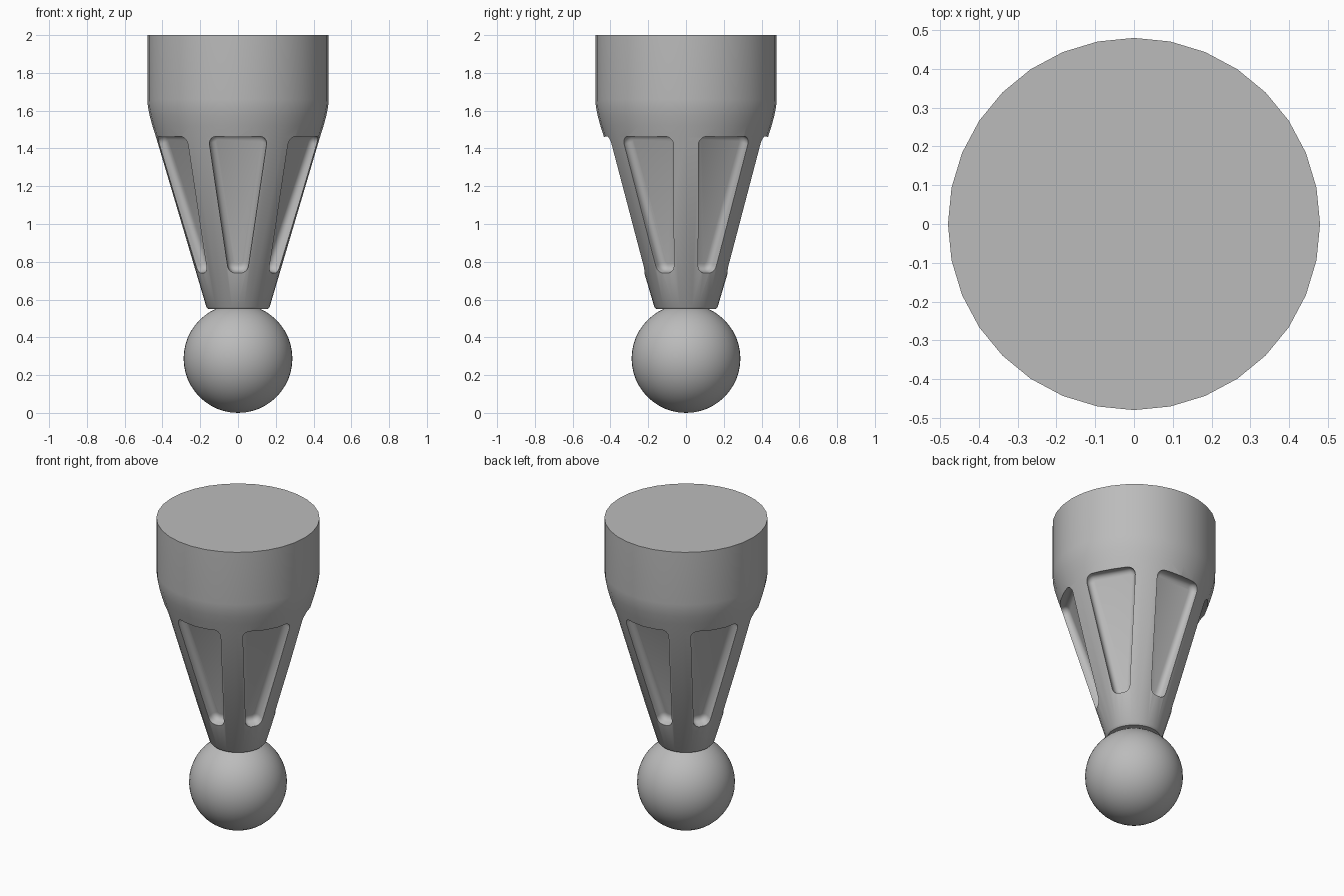
import bpy, bmesh, math
from mathutils import Vector, Matrix

if "Cube" in bpy.data.objects:
    bpy.data.objects.remove(bpy.data.objects["Cube"])

grey = bpy.data.materials.new("plain grey")
grey.use_nodes = True
COLOUR = (0.5, 0.5, 0.5, 1)
grey.diffuse_color = COLOUR
grey.node_tree.nodes["Principled BSDF"].inputs["Base Color"].default_value = COLOUR


def make_object(name, bm):
    bmesh.ops.recalc_face_normals(bm, faces=bm.faces)
    mesh = bpy.data.meshes.new(name)
    bm.to_mesh(mesh)
    bm.free()
    mesh.materials.append(grey)
    obj = bpy.data.objects.new(name, mesh)
    bpy.context.collection.objects.link(obj)
    return obj


def loft(bm, rings):
    """Skin a list of equal-length point rings and cap both ends."""
    loops = [[bm.verts.new(p) for p in ring] for ring in rings]
    for a, b in zip(loops, loops[1:]):
        for i in range(len(a)):
            j = (i + 1) % len(a)
            bm.faces.new((a[i], a[j], b[j], b[i]))
    bm.faces.new(loops[0])
    bm.faces.new(loops[-1])


def smooth(obj, angle):
    bpy.ops.object.select_all(action="DESELECT")
    obj.select_set(True)
    bpy.context.view_layer.objects.active = obj
    bpy.ops.object.shade_smooth_by_angle(angle=math.radians(angle))


# Tapered body: lathe profile of (radius, height)
SIDES = 32
profile = [(0.157, 0.55), (0.168, 0.562), (0.434, 1.46), (0.453, 1.52),
           (0.468, 1.575), (0.477, 1.62), (0.48, 1.66), (0.48, 2.0)]
bm = bmesh.new()
loft(bm, [[(r * math.cos(math.tau * i / SIDES), r * math.sin(math.tau * i / SIDES), z)
           for i in range(SIDES)] for r, z in profile])
body = make_object("tapered_body", bm)

# Recess cutter: rounded trapezoid with a filleted floor, sunk square to the cone
LOW, HIGH = 0.74, 1.46
SLOPE = (0.434 - 0.168) / (1.46 - 0.562)
normal = Vector((0, -1, -SLOPE)).normalized()


def rounded_trapezoid(inset):
    corners = [Vector(c) for c in ((-0.05, LOW), (0.05, LOW), (0.158, HIGH), (-0.158, HIGH))]
    points = []
    for i, c in enumerate(corners):
        before = (corners[i - 1] - c).normalized()
        after = (corners[(i + 1) % 4] - c).normalized()
        half = before.angle(after) / 2
        radius = 0.042
        bisector = (before + after).normalized()
        centre = c + bisector * radius / math.sin(half)
        start = math.atan2(-bisector.y, -bisector.x)
        sweep = math.pi / 2 - half
        for k in range(7):
            a = start + sweep * (k / 3 - 1)
            points.append(centre + (radius - inset) * Vector((math.cos(a), math.sin(a))))
    return points


def recess_ring(inset, lift):
    ring = []
    for p in rounded_trapezoid(inset):
        radius = 0.168 + (p.y - 0.562) * SLOPE
        ring.append(Vector((p.x, -radius, p.y)) + normal * lift)
    return ring


DEPTH, FILLET = 0.065, 0.032
steps = [(FILLET * (1 - math.sin(a)), -DEPTH + FILLET * (1 - math.cos(a)))
         for a in (math.pi / 2 * k / 4 for k in range(5))] + [(0, 0.08)]
bm = bmesh.new()
for n in range(6):
    turn = Matrix.Rotation(math.tau * n / 6, 3, "Z")
    loft(bm, [[turn @ p for p in recess_ring(inset, lift)] for inset, lift in steps])
cutter = make_object("recess_cutter", bm)
cutter.hide_render = True

cut = body.modifiers.new("recesses", "BOOLEAN")
cut.operation = "DIFFERENCE"
cut.solver = "EXACT"
cut.object = cutter
bpy.context.view_layer.objects.active = body
bpy.ops.object.modifier_apply(modifier=cut.name)
bpy.data.objects.remove(cutter)
smooth(body, 30)

# Ball at the tip
bm = bmesh.new()
bmesh.ops.create_uvsphere(bm, u_segments=48, v_segments=24, radius=0.288,
                          matrix=Matrix.Translation((0, 0, 0.288)))
smooth(make_object("ball_tip", bm), 40)
